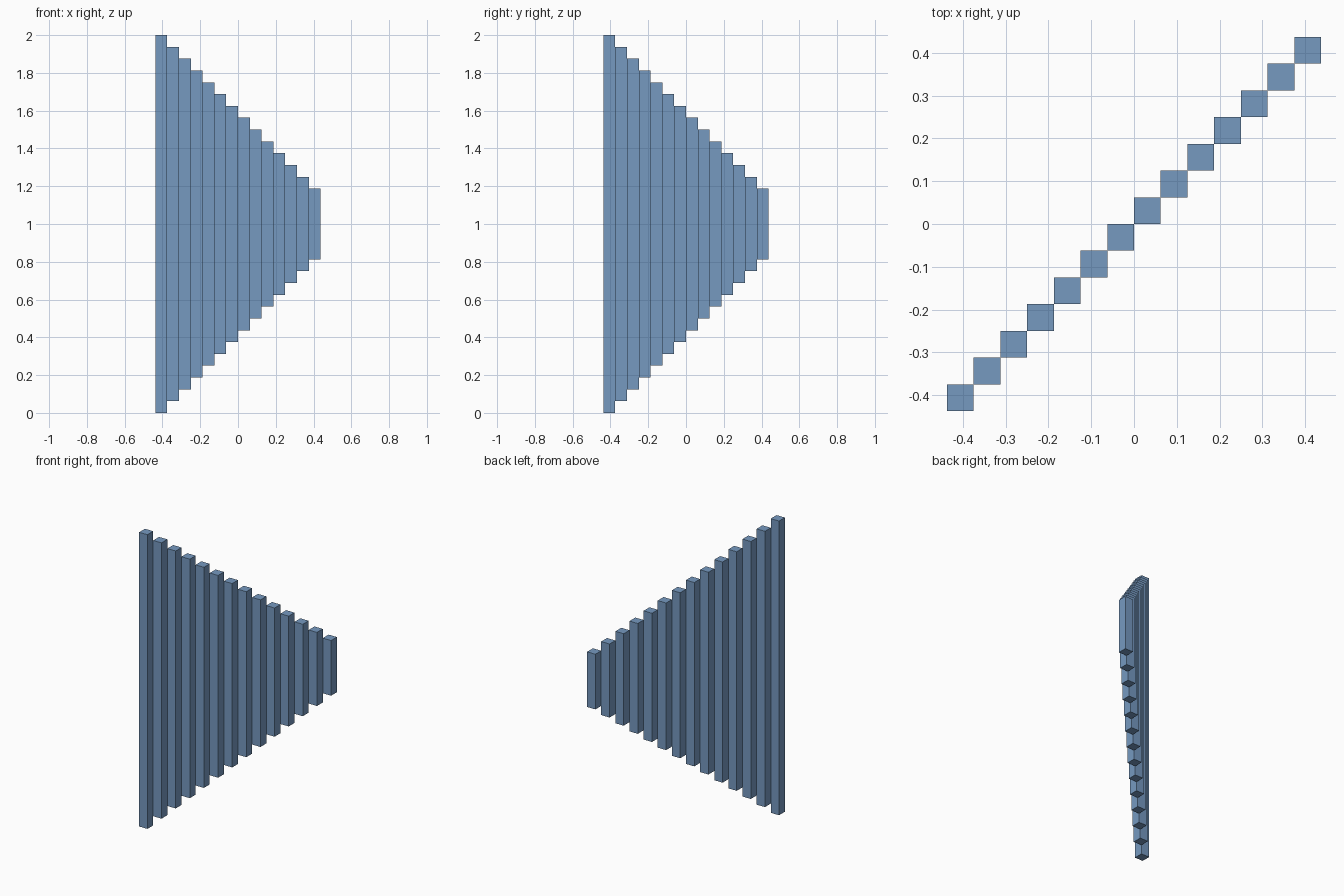
import bpy
import bmesh
from mathutils import Matrix, Vector

if "Cube" in bpy.data.objects:
    bpy.data.objects.remove(bpy.data.objects["Cube"])

UNIT = 2 / 32      # bar thickness
COUNT = 14         # number of bars

blue = bpy.data.materials.new("steel_blue")
blue.diffuse_color = (0.18, 0.32, 0.53, 1)
blue.use_nodes = True
blue.node_tree.nodes["Principled BSDF"].inputs["Base Color"].default_value = blue.diffuse_color


def add_bar(index):
    """Square upright bar, centred at mid height and stepped along the diagonal."""
    height = (32 - 2 * index) * UNIT
    offset = (index - (COUNT - 1) / 2) * UNIT
    bm = bmesh.new()
    bmesh.ops.create_cube(bm, size=1, matrix=Matrix.Diagonal((UNIT, UNIT, height, 1)))
    mesh = bpy.data.meshes.new(f"bar_{index + 1:02d}")
    bm.to_mesh(mesh)
    bm.free()
    mesh.materials.append(blue)
    bar = bpy.data.objects.new(mesh.name, mesh)
    bar.location = Vector((offset, offset, 1))
    bpy.context.collection.objects.link(bar)


# Diagonal row of bars, tallest at the front left
for i in range(COUNT):
    add_bar(i)
